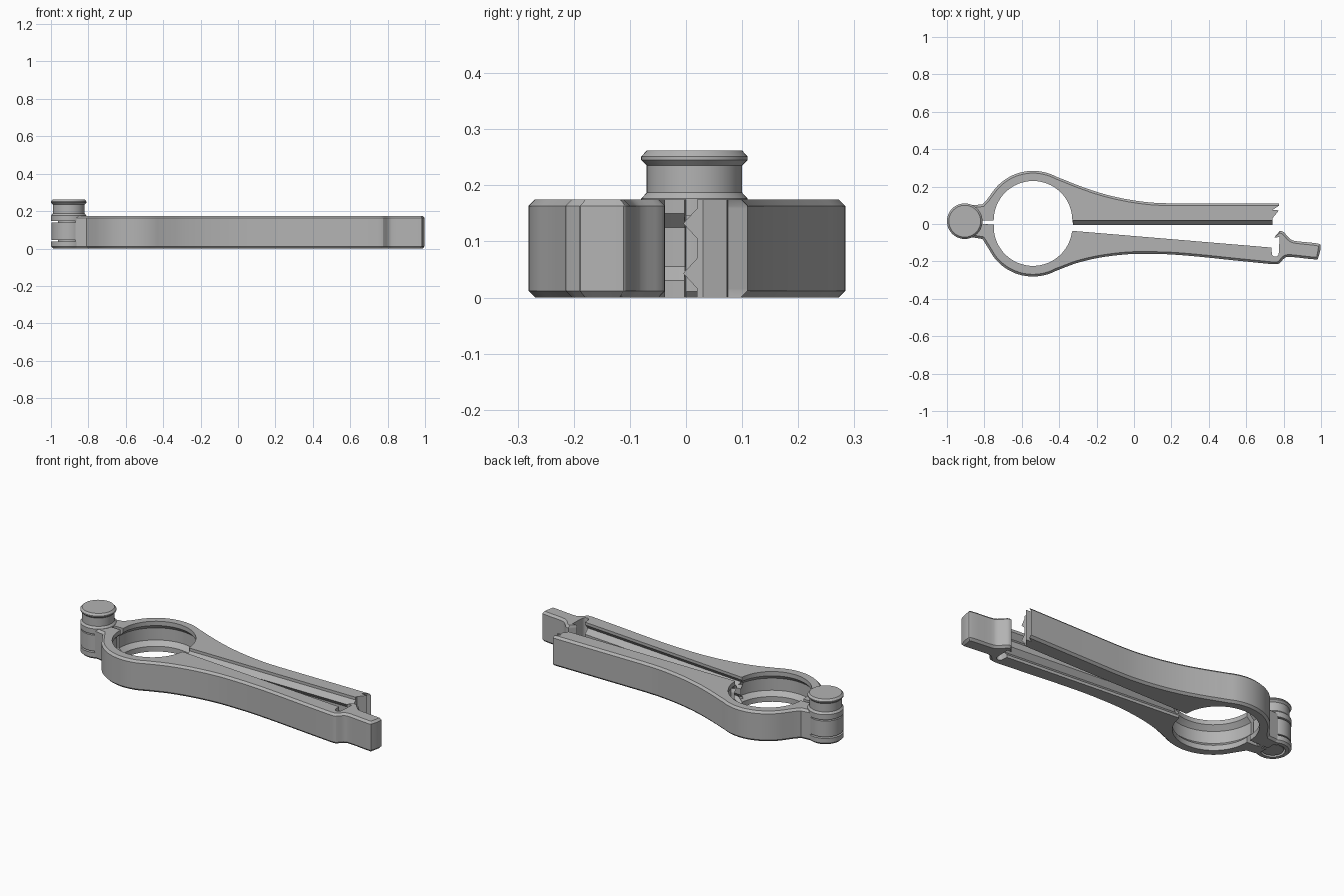
import bpy, bmesh, math
from mathutils import Vector

if "Cube" in bpy.data.objects:
    bpy.data.objects.remove(bpy.data.objects["Cube"])

grey = bpy.data.materials.new("grey_plastic")
grey.diffuse_color = (0.45, 0.45, 0.45, 1)
grey.use_nodes = True
grey.node_tree.nodes["Principled BSDF"].inputs["Base Color"].default_value = grey.diffuse_color

H = 0.175        # arm height
CH = 0.012       # outer chamfer
CX = -0.54       # ring centre
# z levels shared by chamfers, ring channel and tongue-and-groove profile
LEVELS = [0, 0.012, 0.016, 0.03, 0.043, 0.055, 0.07, 0.105, 0.125, 0.132, 0.15, 0.159, 0.163, H]


def finish(name, bm):
    bmesh.ops.recalc_face_normals(bm, faces=bm.faces)
    me = bpy.data.meshes.new(name)
    bm.to_mesh(me)
    bm.free()
    me.materials.append(grey)
    ob = bpy.data.objects.new(name, me)
    bpy.context.collection.objects.link(ob)
    bpy.ops.object.select_all(action='DESELECT')
    ob.select_set(True)
    bpy.context.view_layer.objects.active = ob
    bpy.ops.object.shade_smooth_by_angle(angle=math.radians(25))
    return ob


def interp(z, table):
    for (z0, v0), (z1, v1) in zip(table, table[1:]):
        if z <= z1:
            return v0 + (v1 - v0) * (z - z0) / (z1 - z0)
    return table[-1][1]


def arc(cx, cy, r, a0, a1, n):
    return [(cx + r * math.cos(math.radians(a0 + (a1 - a0) * i / n)),
             cy + r * math.sin(math.radians(a0 + (a1 - a0) * i / n))) for i in range(n + 1)]


def spline(pts, n=4):
    """Catmull-Rom curve through the points."""
    p = [Vector(q) for q in pts]
    p = [2 * p[0] - p[1]] + p + [2 * p[-1] - p[-2]]
    out = []
    for a, b, c, d in zip(p, p[1:], p[2:], p[3:]):
        for i in range(n):
            t = i / n
            out.append(tuple(0.5 * (2 * b + (c - a) * t + (2 * a - 5 * b + 4 * c - d) * t * t
                                    + (3 * b - a - 3 * c + d) * t ** 3)))
    return out + [tuple(p[-2])]


def inset(pts, d, side):
    """Move an open path inwards by d; side is +1 for right, -1 for left."""
    out = []
    for i, q in enumerate(pts):
        ns = []
        for a, b in ((i - 1, i), (i, i + 1)):
            if a >= 0 and b < len(pts):
                e = (Vector(pts[b]) - Vector(pts[a])).normalized()
                ns.append(Vector((e.y, -e.x)) * side)
        m = sum(ns, Vector((0, 0))).normalized()
        out.append(tuple(Vector(q) + m * d / max(0.6, m.dot(ns[0]))))
    return out


def ridge(z):
    return interp(z, [(0, 0), (0.016, 0), (0.043, 1), (0.07, 0), (0.105, 0),
                      (0.132, 1), (0.159, 0), (H, 0)])


def channel(z):
    return interp(z, [(0, 0.21), (0.03, 0.21), (0.055, 0.235), (0.125, 0.235), (0.15, 0.21), (H, 0.21)])


def chamfer(z):
    return interp(z, [(0, CH), (CH, 0), (H - CH, 0), (H, CH)])


def loft(name, outline):
    """Stack the outline at every level, skin the sides and cap both ends."""
    bm = bmesh.new()
    rings = [[bm.verts.new((x, y, z)) for x, y in outline(z)] for z in LEVELS]
    for lo, hi in zip(rings, rings[1:]):
        for i in range(len(lo)):
            j = (i + 1) % len(lo)
            bm.faces.new((lo[i], lo[j], hi[j], hi[i]))
    bm.faces.new(rings[0])
    bm.faces.new(rings[-1])
    return finish(name, bm)


# Ridged arm: neck, half ring, long taper, toothed end
ridged_outer = [(-0.87, 0.1), (-0.81, 0.105), (-0.785, 0.132)] \
    + arc(CX, 0.02, 0.264, 142, 62, 20) \
    + spline([(-0.37, 0.235), (-0.3, 0.207), (-0.2, 0.172), (-0.1, 0.145), (0, 0.126),
              (0.1, 0.114), (0.2, 0.11)]) + [(0.775, 0.11)]


def ridged_outline(z):
    y = 0.02 - 0.025 * ridge(z)
    return inset(ridged_outer, chamfer(z), 1) \
        + [(0.74, 0.075), (0.775, 0.073), (0.74, 0.03), (0.74, y), (-0.325, y)] \
        + arc(CX, 0.02, channel(z), 1, 180, 32) + [(-0.87, 0.02)]


loft("ridged_arm", ridged_outline)

# Grooved arm: neck, half ring, long taper, latch hook and finger tab
grooved_outer = [(-0.87, -0.07), (-0.81, -0.08), (-0.785, -0.12)] \
    + arc(CX, -0.017, 0.264, -144, -62, 20) \
    + spline([(-0.37, -0.232), (-0.3, -0.207), (-0.2, -0.183), (-0.1, -0.168), (0, -0.16),
              (0.1, -0.16), (0.2, -0.163), (0.35, -0.175), (0.55, -0.196)]) \
    + spline([(0.74, -0.215), (0.775, -0.212), (0.805, -0.182), (0.84, -0.176), (0.965, -0.189),
              (0.985, -0.18), (0.998, -0.12), (0.98, -0.104), (0.87, -0.092), (0.835, -0.08),
              (0.8, -0.043), (0.78, -0.037)], 3)


def grooved_outline(z):
    g = 0.025 * ridge(z)
    return inset(grooved_outer, chamfer(z), -1) \
        + [(0.75, -0.072), (0.778, -0.07), (0.775, -0.15)] \
        + arc(0.755, -0.157, 0.018, 0, -180, 8) \
        + [(0.735, -0.126 - g), (-0.325, -0.037 - g)] \
        + arc(CX, -0.014, channel(z), -7, -183, 32) + [(-0.87, 0.002)]


loft("grooved_arm", grooved_outline)


def lathe(name, profile, n=48):
    """Revolve (radius, z) points around the hinge axis."""
    bm = bmesh.new()
    rows = []
    for r, z in profile:
        if r == 0:
            rows.append([bm.verts.new((-0.905, 0.015, z))] * n)
        else:
            rows.append([bm.verts.new((x, y, z)) for x, y in arc(-0.905, 0.015, r, 0, 360 - 360 / n, n - 1)])
    for lo, hi in zip(rows, rows[1:]):
        for i in range(n):
            j = (i + 1) % n
            f = list(dict.fromkeys((lo[i], lo[j], hi[j], hi[i])))
            bm.faces.new(f)
    return finish(name, bm)


# Hinge: lower knuckle with pin recess, middle knuckle, upper knuckle, capped pin
lathe("lower_knuckle", [(0, 0.004), (0.055, 0.004), (0.055, 0.02), (0.064, 0.02), (0.064, 0),
                        (0.084, 0), (0.095, 0.011), (0.095, 0.038), (0, 0.038)])
lathe("middle_knuckle", [(0, 0.046), (0.093, 0.046), (0.093, 0.138), (0, 0.138)])
lathe("upper_knuckle", [(0, 0.146), (0.095, 0.146), (0.095, 0.176), (0.085, 0.187), (0, 0.187)])
lathe("hinge_pin", [(0, 0.03), (0.058, 0.03), (0.058, 0.18), (0.085, 0.18), (0.085, 0.235),
                    (0.095, 0.245), (0.095, 0.251), (0.085, 0.262), (0, 0.262)])
